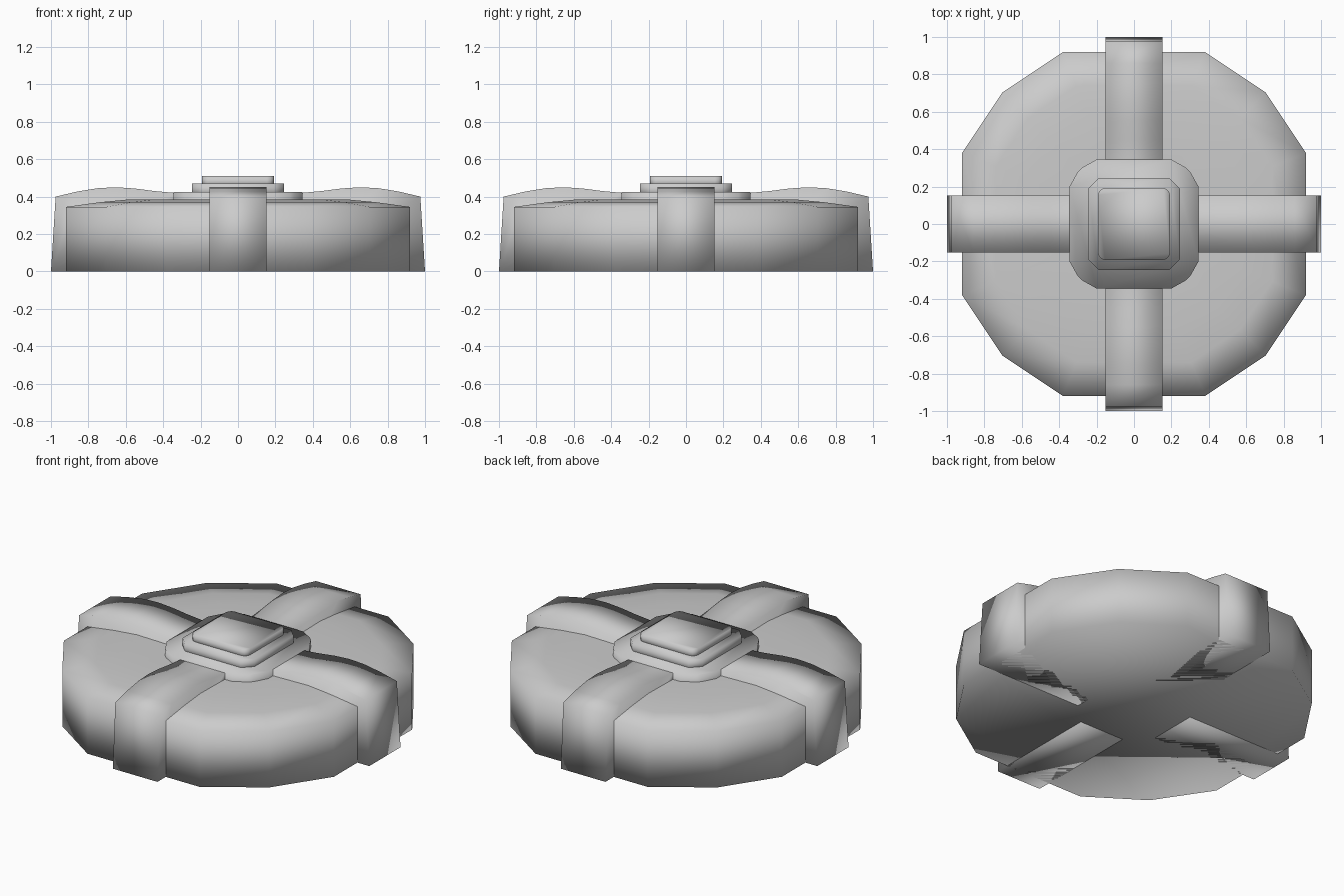
import bpy, bmesh
from math import cos, sin, radians, pi

if "Cube" in bpy.data.objects:
    bpy.data.objects.remove(bpy.data.objects["Cube"])


def make_object(name, bm):
    bmesh.ops.recalc_face_normals(bm, faces=bm.faces)
    for f in bm.faces:
        f.smooth = True
    me = bpy.data.meshes.new(name)
    bm.to_mesh(me)
    bm.free()
    ob = bpy.data.objects.new(name, me)
    bpy.context.collection.objects.link(ob)
    return ob


def loft(name, rings):
    """Skin a stack of equal-length rings and cap both ends."""
    bm = bmesh.new()
    loops = [[bm.verts.new(p) for p in ring] for ring in rings]
    n = len(loops[0])
    for a, b in zip(loops, loops[1:]):
        for i in range(n):
            j = (i + 1) % n
            bm.faces.new((a[i], a[j], b[j], b[i]))
    bm.faces.new(loops[0][::-1])
    bm.faces.new(loops[-1])
    return make_object(name, bm)


def four_fold(quarter):
    """Repeat a quarter outline around z."""
    pts = []
    for k in range(4):
        c, s = round(cos(k * pi / 2)), round(sin(k * pi / 2))
        pts += [(x * c - y * s, x * s + y * c) for x, y in quarter]
    return pts


def scaled(outline, s, z):
    return [(x * s, y * s, z) for x, y in outline]


# Main drum with gently domed top
rim = four_fold([(0.995 * cos(radians(a)), 0.995 * sin(radians(a))) for a in (22.5, 45, 67.5)])
profile = [(0.995, 0), (0.995, 0.345), (0.8, 0.37), (0.63, 0.385), (0.34, 0.38), (0.2, 0.38)]
loft("drum_body", [scaled(rim, r / 0.995, z) for r, z in profile])

# Four arched ribs running over the top and down the side
rib_profile = [(0.28, 0), (1.0, 0), (0.975, 0.40), (0.86, 0.427), (0.75, 0.445), (0.65, 0.45),
               (0.55, 0.443), (0.45, 0.43), (0.34, 0.42), (0.28, 0.42)]
for k in range(4):
    rib = loft("rib_%d" % (k + 1), [[(x, y, z) for x, z in rib_profile] for y in (-0.152, 0.152)])
    rib.rotation_euler.z = k * pi / 2

# Stepped centre hub
hub = four_fold([(0.345, 0.20), (0.30, 0.28), (0.28, 0.30), (0.20, 0.345)])
loft("hub_base", [scaled(hub, 1, 0.3), scaled(hub, 1, 0.425)])
step = four_fold([(0.245, 0.19), (0.19, 0.245)])
loft("hub_step", [scaled(step, 1, 0.4), scaled(step, 1, 0.47)])

# Rounded square cap
corner = [(0.155 + 0.037 * cos(radians(a)), 0.155 + 0.037 * sin(radians(a))) for a in (0, 30, 60, 90)]
cap = four_fold(corner)
loft("hub_cap", [scaled(cap, 1, 0.45), scaled(cap, 1, 0.51)])
